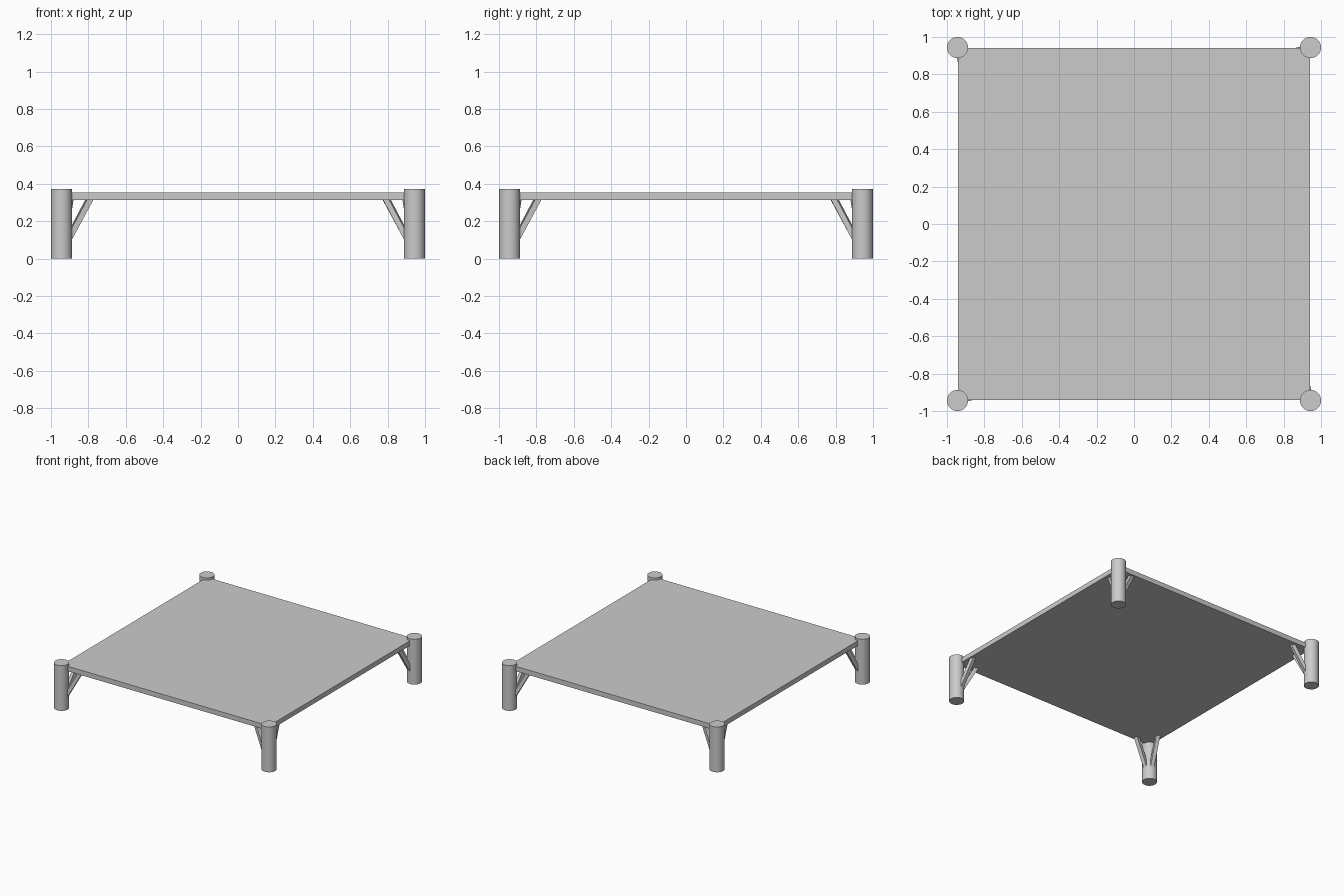
import bpy
from math import radians, cos, sin, pi
from mathutils import Vector

if "Cube" in bpy.data.objects:
    bpy.data.objects.remove(bpy.data.objects["Cube"])

LEG_R, LEG_H, C = 0.0565, 0.372, 0.9435


def box(name, loc, size):
    bpy.ops.mesh.primitive_cube_add(size=1, location=loc)
    o = bpy.context.object
    o.name = name
    o.scale = size
    return o


# Flat platform
box("platform", (0, 0, 0.333), (1.88, 1.88, 0.04))


# Slanted strut from inside the leg up to the underside of the platform
def brace(name, corner, azimuth):
    out = Vector((cos(azimuth), sin(azimuth), 0))
    a = corner + out * 0.015 + Vector((0, 0, 0.062))
    b = corner + out * 0.158 + Vector((0, 0, 0.322))
    o = box(name, (a + b) / 2, (0.03, 0.03, (b - a).length))
    tilt = (b - a).to_track_quat('Z', 'Y').to_euler()
    o.rotation_euler = (0, (b - a).angle(Vector((0, 0, 1))), azimuth)


# Four round legs, each with two struts, repeated by quarter turns
for i, side in enumerate(("front_left", "front_right", "back_right", "back_left")):
    turn = i * pi / 2
    corner = Vector((cos(turn - 3 * pi / 4), sin(turn - 3 * pi / 4), 0)) * C * 2 ** 0.5
    bpy.ops.mesh.primitive_cylinder_add(vertices=48, radius=LEG_R, depth=LEG_H,
                                        location=corner + Vector((0, 0, LEG_H / 2)))
    bpy.context.object.name = side + "_leg"
    bpy.ops.object.shade_smooth_by_angle()
    brace(side + "_brace_a", corner, turn + radians(12))
    brace(side + "_brace_b", corner, turn + radians(73))
